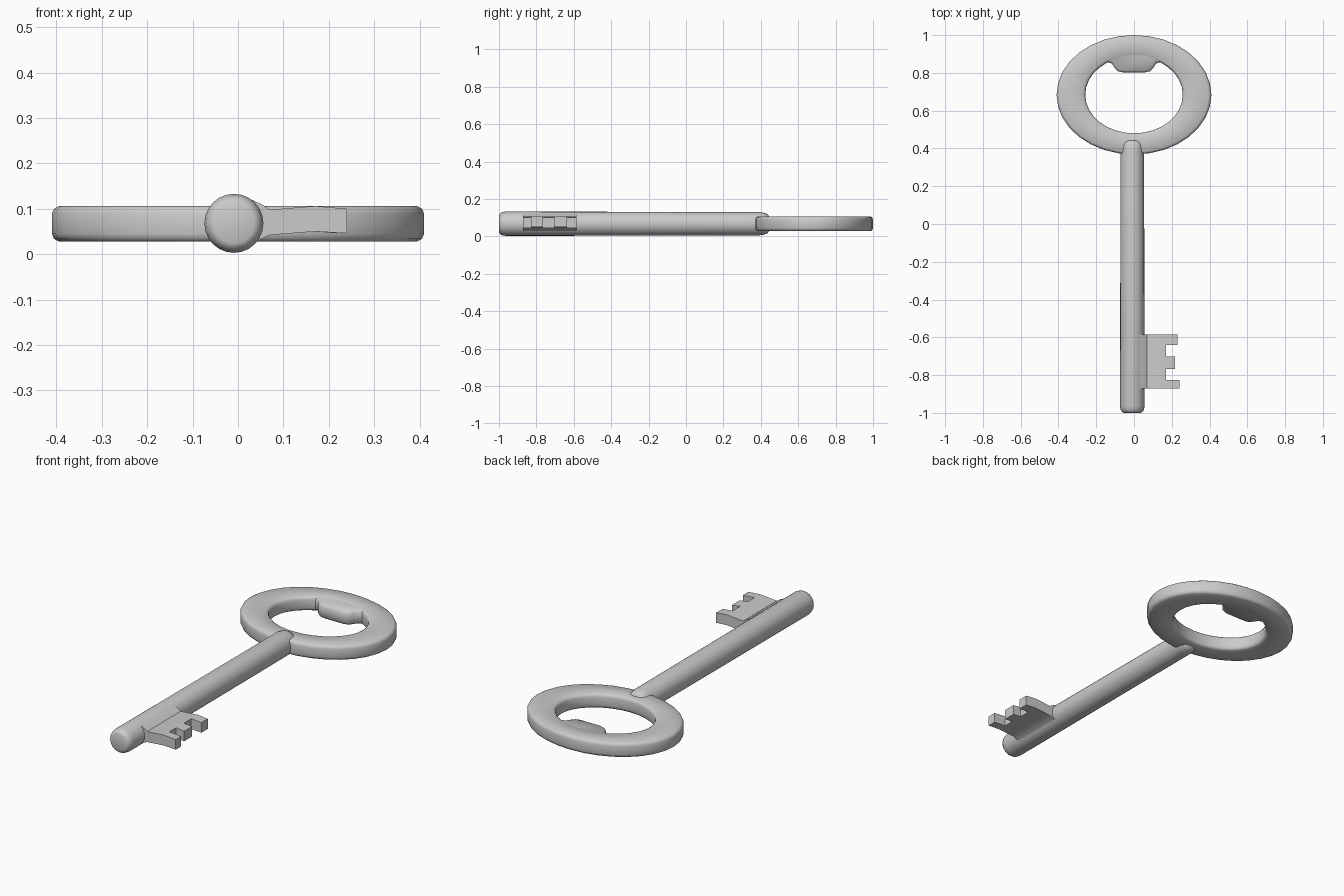
import bpy, bmesh, math

if "Cube" in bpy.data.objects:
    bpy.data.objects.remove(bpy.data.objects["Cube"])


def finish(name, bm, angle=40):
    """Turn a bmesh into a smooth-shaded object with consistent normals."""
    bmesh.ops.recalc_face_normals(bm, faces=bm.faces)
    me = bpy.data.meshes.new(name)
    bm.to_mesh(me)
    bm.free()
    ob = bpy.data.objects.new(name, me)
    bpy.context.collection.objects.link(ob)
    bpy.ops.object.select_all(action='DESELECT')
    ob.select_set(True)
    bpy.context.view_layer.objects.active = ob
    bpy.ops.object.shade_smooth_by_angle(angle=math.radians(angle))
    return ob


def loft(bm, rings, close=False):
    """Bridge neighbouring vertex loops; close joins last to first, otherwise cap the ends."""
    loops = [[bm.verts.new(p) for p in r] for r in rings]
    n = len(loops[0])
    pairs = list(zip(loops, loops[1:] + loops[:1]))
    for a, b in pairs if close else pairs[:-1]:
        for i in range(n):
            j = (i + 1) % n
            bm.faces.new((a[i], a[j], b[j], b[i]))
    if not close:
        bm.faces.new(loops[0])
        bm.faces.new(loops[-1])


# Oval bow: rounded flat section swept between inner and outer ellipse
section = [(0, .045), (.03, .034), (.10, .028), (.90, .028), (.97, .034), (1, .045),
           (1, .089), (.97, .100), (.90, .106), (.10, .106), (.03, .100), (0, .089)]
rings = []
for k in range(32):
    a = math.tau * k / 32
    rings.append([((.258 + .152 * t) * math.cos(a),
                   .684 + (.204 + .112 * t) * math.sin(a), z) for t, z in section])
bm = bmesh.new()
loft(bm, rings, close=True)
finish("bow", bm)

# Small tab hanging inside the top of the bow
half = [(.06, .803), (.085, .809), (.103, .828), (.118, .850), (.145, .858), (.13, .90)]
outline = half + [(-x, y) for x, y in reversed(half)]
bm = bmesh.new()
loft(bm, [[(x * s, y + d, z) for x, y in outline]
          for z, s, d in ((.030, .95, .010), (.042, 1, 0), (.092, 1, 0), (.104, .95, .010))])
finish("bow_tab", bm, 60)

# Round shaft with softened ends
bm = bmesh.new()
profile = [(-1.0, .044), (-.996, .053), (-.985, .061), (-.965, .065),
           (.39, .0625), (.42, .058), (.437, .050), (.443, .040)]
loft(bm, [[(-.009 + r * math.cos(math.tau * i / 24), y,
            .068 + r * math.sin(math.tau * i / 24)) for i in range(24)]
          for y, r in profile])
finish("shaft", bm, 50)

# Toothed bit: arched plate, flared where it meets the shaft
columns = [(.03, .024, .120), (.052, .034, .110), (.07, .042, .098),
           (.12, .046, .102), (.17, .050, .106)]
rows = [-.872, -.825, -.768, -.702, -.640, -.585]
tips = [.240, None, .218, None, .230]
bm = bmesh.new()
grid = {}


def vert(x, y, z):
    key = (round(x, 4), round(y, 4), round(z, 4))
    if key not in grid:
        grid[key] = bm.verts.new(key)
    return grid[key]


for y0, y1, tip in zip(rows, rows[1:], tips):
    cols = columns + ([(tip, .046, .100)] if tip else [])
    for (xa, la, ha), (xb, lb, hb) in zip(cols, cols[1:]):
        for za, zb in ((la, lb), (ha, hb)):
            bm.faces.new((vert(xa, y0, za), vert(xb, y0, zb),
                          vert(xb, y1, zb), vert(xa, y1, za)))
# Walls along every open edge of the two skins
tops = {(k[0], k[1]): max(q[2] for q in grid if q[:2] == k[:2]) for k in grid}
lows = {(k[0], k[1]): min(q[2] for q in grid if q[:2] == k[:2]) for k in grid}
for e in [e for e in bm.edges if e.is_boundary]:
    a, b = [next(k for k, v in grid.items() if v is w) for w in e.verts]
    if a[2] == tops[a[:2]]:
        bm.faces.new((grid[a], grid[b], vert(b[0], b[1], lows[b[:2]]),
                      vert(a[0], a[1], lows[a[:2]])))
finish("bit", bm, 35)
